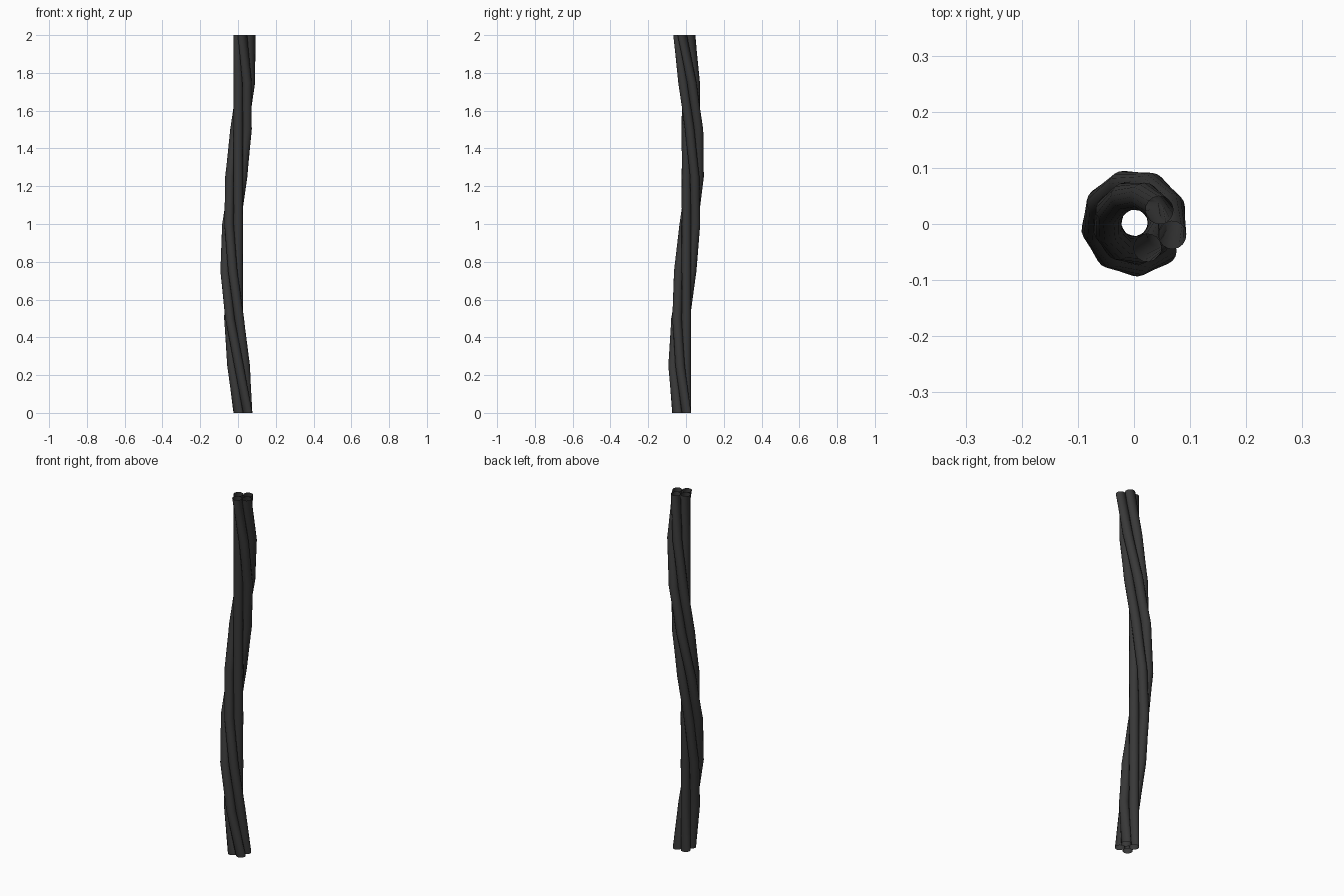
import bpy, bmesh, math
from mathutils import Matrix, Vector

cube = bpy.data.objects.get("Cube")
if cube:
    bpy.data.objects.remove(cube, do_unlink=True)

HEIGHT, RINGS, SIDES = 2.0, 8, 16
RADIUS = 0.025
START, TWIST = math.radians(-45), math.radians(-333)
AXIS = Vector((0.001, 0.002, 0))

# Dark rubber sheathing
rubber = bpy.data.materials.new("dark_rubber")
rubber.use_nodes = True
color = (0.04, 0.04, 0.04, 1)
rubber.diffuse_color = color
rubber.node_tree.nodes["Principled BSDF"].inputs["Base Color"].default_value = color


def strand(name, cx, cy):
    """Open tube at (cx, cy) in the bundle, twisted around the bundle axis."""
    bm = bmesh.new()
    rings = []
    for i in range(RINGS + 1):
        t = i / RINGS
        turn = Matrix.Rotation(START + TWIST * t, 3, 'Z')
        ring = []
        for k in range(SIDES):
            a = math.tau * k / SIDES
            p = Vector((cx + RADIUS * math.cos(a), cy + RADIUS * math.sin(a), 0))
            ring.append(bm.verts.new(turn @ p + AXIS + Vector((0, 0, HEIGHT * t))))
        rings.append(ring)
    for low, high in zip(rings, rings[1:]):
        for k in range(SIDES):
            n = (k + 1) % SIDES
            bm.faces.new((low[k], low[n], high[n], high[k])).smooth = True
    mesh = bpy.data.meshes.new(name)
    bm.to_mesh(mesh)
    bm.free()
    mesh.materials.append(rubber)
    bpy.context.collection.objects.link(bpy.data.objects.new(name, mesh))


# Two by two bundle of touching strands, twisted about the core strand
reach = RADIUS * math.sqrt(2)
strand("core_strand", 0, 0)
strand("left_strand", reach, reach)
strand("right_strand", reach, -reach)
strand("outer_strand", 2 * reach, 0)
